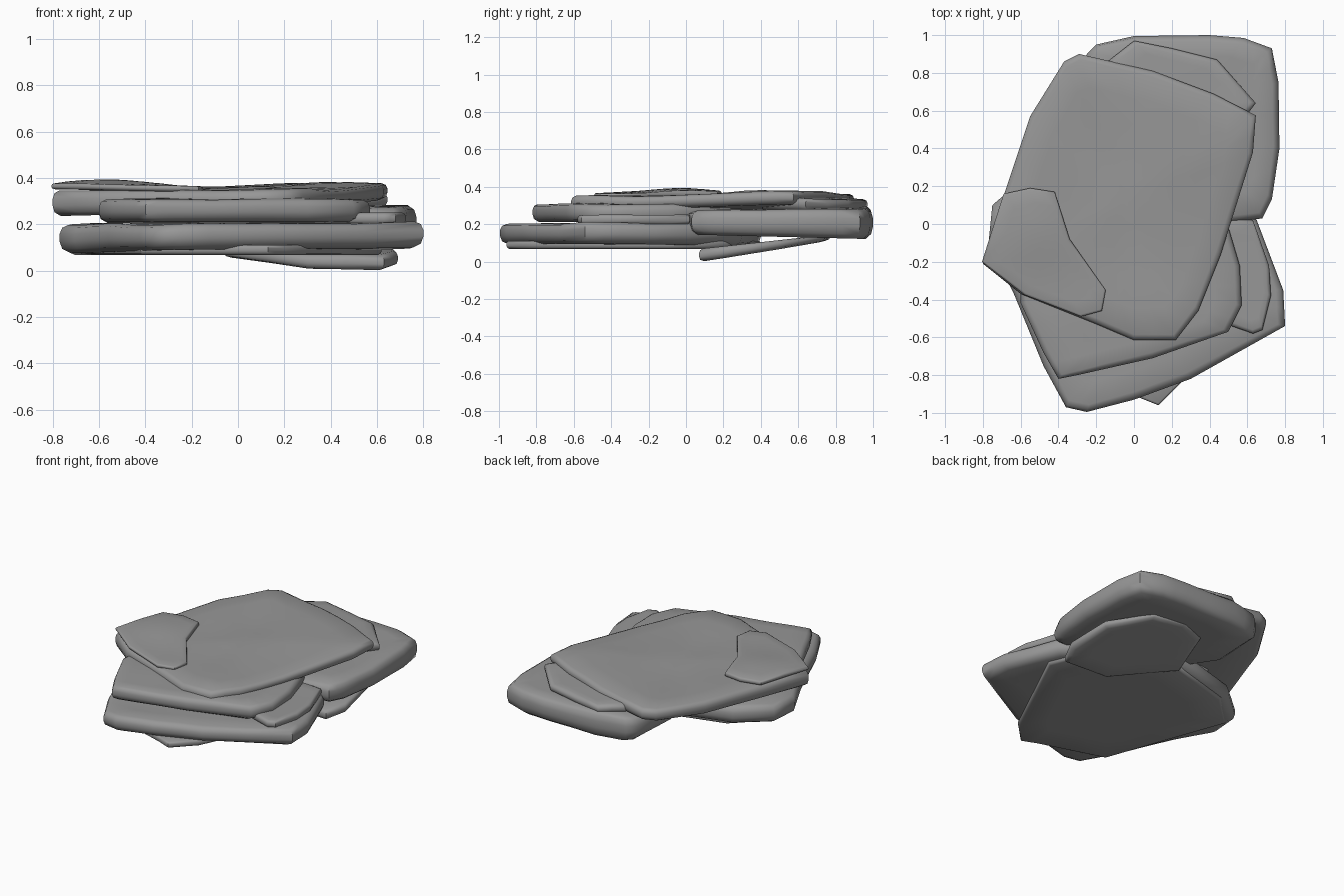
import bpy, bmesh, math
from mathutils import Vector, noise

if "Cube" in bpy.data.objects:
    bpy.data.objects.remove(bpy.data.objects["Cube"])

stone = bpy.data.materials.new("grey stone")
stone.use_nodes = True
GREY = (0.31, 0.31, 0.31, 1)
stone.diffuse_color = GREY
stone.node_tree.nodes["Principled BSDF"].inputs["Base Color"].default_value = GREY


def slab(name, outline, low, high, soft=0.04, bump=None, wobble=0.012):
    """Flat worn stone; low and high are planes (height at origin, x slope, y slope)."""
    # Halve every edge so the rim can undulate
    pts = []
    for i, p in enumerate(outline):
        a, b = Vector(p), Vector(outline[(i + 1) % len(outline)])
        pts += [a, (a + b) / 2]
    centre = sum(pts, Vector((0, 0))) / len(pts)

    def height(p, t):
        lo = low[0] + low[1] * p.x + low[2] * p.y
        hi = high[0] + high[1] * p.x + high[2] * p.y
        z = lo + (hi - lo) * t
        z += wobble * t * noise.noise(Vector((p.x * 3, p.y * 3, high[0] * 9)))
        return z + (bump(p) * t if bump else 0)

    # Rounded rim as (inset, fraction of thickness), then shrinking cap rings
    rim = [(soft * 1.3, 0), (soft * .3, .16), (0, .42), (0, .68), (soft * .3, .9), (soft, 1)]
    bm = bmesh.new()
    rings = []

    def ring(shrink, inset, t):
        loop = []
        for p in pts:
            d = p - centre
            q = centre + d * shrink - d.normalized() * inset * shrink
            loop.append(bm.verts.new((q.x, q.y, height(q, t))))
        rings.append(loop)

    for s in (.35, .7):
        ring(s, soft * 1.3, 0)
    for inset, t in rim:
        ring(1, inset, t)
    for s in (.8, .6, .4, .2):
        ring(s, soft, 1)
    n = len(pts)
    for r0, r1 in zip(rings, rings[1:]):
        for i in range(n):
            j = (i + 1) % n
            bm.faces.new((r0[i], r0[j], r1[j], r1[i]))
    for loop, t in ((rings[0], 0), (rings[-1], 1)):
        tip = bm.verts.new((centre.x, centre.y, height(centre, t)))
        for i in range(n):
            bm.faces.new((loop[i], loop[(i + 1) % n], tip))
    bmesh.ops.recalc_face_normals(bm, faces=bm.faces)
    mesh = bpy.data.meshes.new(name)
    bm.to_mesh(mesh)
    bm.free()
    mesh.materials.append(stone)
    obj = bpy.data.objects.new(name, mesh)
    bpy.context.collection.objects.link(obj)
    bpy.ops.object.select_all(action='DESELECT')
    obj.select_set(True)
    bpy.context.view_layer.objects.active = obj
    bpy.ops.object.shade_smooth_by_angle(angle=math.radians(50))
    return obj


# Tilted wedge under the back
slab("base_wedge",
     [(-.06, .38), (.04, .7), (.22, .77), (.45, .74), (.66, .5), (.69, .2), (.63, .07), (.3, .08)],
     (-.006, -.012, .16), (.06, 0, .11), .025, wobble=0)

# Thin sheet below the large lower stone
slab("bottom_sheet",
     [(-.72, .05), (-.5, .26), (0, .4), (.5, .2), (.62, -.1), (.27, -.82), (.13, -.96),
      (.03, -.92), (-.42, -.78)],
     (.068, 0, 0), (.11, 0, 0), .012, wobble=0)

# Large lower stone at the front
slab("lower_front_slab",
     [(-.77, -.1), (-.64, -.36), (-.48, -.75), (-.36, -.97), (-.25, -.995), (0, -.93), (.3, -.82),
      (.8, -.54), (.79, -.35), (.65, .02), (.4, .3), (-.1, .4), (-.55, .27), (-.75, .1)],
     (.082, .012, -.012), (.205, .005, .005), .04)

# Thick stone at the back left
slab("back_slab",
     [(-.25, .9), (-.2, .95), (0, .995), (.4, 1), (.58, .985), (.73, .93), (.765, .75), (.77, .4),
      (.73, .13), (.68, .03), (.45, .0), (-.05, .15), (-.28, .55)],
     (.145, 0, -.025), (.27, -.01, .02), .035)

# Small flat stone at the front left
slab("small_side_slab",
     [(.4, -.5), (.63, -.58), (.68, -.56), (.725, -.38), (.715, -.22), (.63, .02), (.4, .05)],
     (.195, 0, 0), (.25, 0, 0), .02, wobble=.005)

# Second stone, below the top
slab("middle_slab",
     [(-.6, -.42), (-.48, -.68), (-.4, -.82), (-.3, -.8), (.1, -.71), (.5, -.57), (.57, -.43),
      (.56, -.22), (.48, .05), (.2, .3), (-.4, .25), (-.6, -.1)],
     (.205, 0, -.01), (.305, .005, 0), .03)

# Shim between the back stone and the top
slab("back_shim",
     [(-.14, .86), (0, .97), (.2, .93), (.44, .87), (.645, .64), (.6, .58), (.3, .4), (-.1, .5)],
     (.26, 0, .015), (.385, -.02, -.055), .03, wobble=.005)


# Broad top stone, raised towards its back left
def top_bump(p):
    return .025 * math.exp(-((p.x - .42) ** 2 + (p.y - .5) ** 2) * 8)


slab("top_slab",
     [(-.8, -.21), (-.7, .12), (-.55, .57), (-.37, .86), (-.29, .9), (.1, .81), (.42, .69),
      (.645, .575), (.63, .38), (.46, -.16), (.34, -.46), (.22, -.615), (0, -.615), (-.2, -.53),
      (-.6, -.37)],
     (.27, .04, .02), (.352, .005, .01), .03, top_bump)


# Broken flake lifted at the right corner
def flake_bump(p):
    return .028 * math.exp(-((p.x + .57) ** 2 + (p.y + .02) ** 2) * 16)


slab("top_flake",
     [(-.805, -.2), (-.69, .16), (-.55, .19), (-.42, .17), (-.34, -.08), (-.15, -.35),
      (-.17, -.46), (-.28, -.49), (-.58, -.375)],
     (.335, -.02, 0), (.363, -.008, 0), .012, flake_bump, .006)
